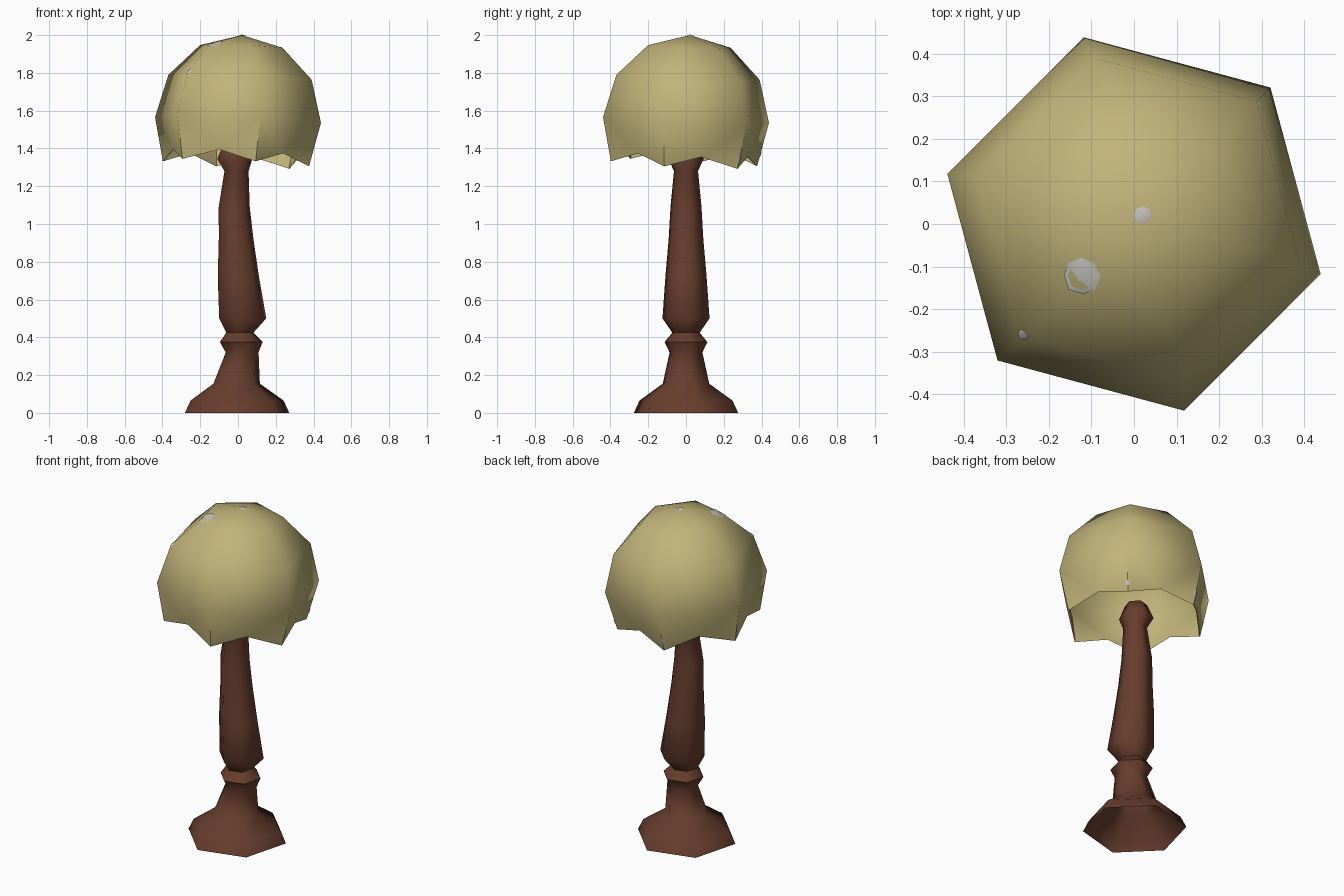
import bpy, bmesh
from math import sin, cos, radians
from mathutils import Matrix, Vector
from mathutils.bvhtree import BVHTree

cube = bpy.data.objects.get("Cube")
if cube:
    bpy.data.objects.remove(cube, do_unlink=True)

SIDES = 6
# Shade leans a little towards its back left
LEAN = Matrix.Translation((0, 0, 1.551)) @ Matrix.Rotation(radians(3.8), 4, Vector((-1, 1, 0)))


def material(name, rgb):
    m = bpy.data.materials.new(name)
    m.use_nodes = True
    m.diffuse_color = (*rgb, 1)
    bsdf = next(n for n in m.node_tree.nodes if n.type == "BSDF_PRINCIPLED")
    bsdf.inputs["Base Color"].default_value = (*rgb, 1)
    bsdf.inputs["Roughness"].default_value = 0.8
    return m


def ring(bm, r, z, turn, cx=0.0):
    angles = [radians(turn + 360 / SIDES * k) for k in range(SIDES)]
    return [bm.verts.new((cx + r * cos(a), r * sin(a), z)) for a in angles]


def bridge(bm, low, high):
    for k in range(SIDES):
        n = (k + 1) % SIDES
        bm.faces.new((low[k], low[n], high[n], high[k]))


def finish(bm, name, mat):
    for f in bm.faces:
        f.smooth = True
    mesh = bpy.data.meshes.new(name)
    bm.to_mesh(mesh)
    bm.free()
    mesh.materials.append(mat)
    ob = bpy.data.objects.new(name, mesh)
    bpy.context.collection.objects.link(ob)


wood = material("dark_wood", (0.135, 0.047, 0.027))
cream = material("cream_shade", (0.53, 0.45, 0.19))
pale = material("pale_grey", (0.55, 0.53, 0.5))

# Turned wooden stand, open underneath: height, radius, sideways drift
profile = [
    (0, .286, -.005), (.065, .255, -.005), (.155, .127, -.007),
    (.32, .09, .022), (.375, .117, .017), (.425, .075, .01),
    (.5, .129, .025), (.72, .113, .002), (.92, .095, -.01),
    (1.09, .085, -.02), (1.28, .066, -.008), (1.345, .096, -.017),
    (1.43, .06, -.015),
]
bm = bmesh.new()
rings = [ring(bm, r, z, 15, cx) for z, r, cx in profile]
for low, high in zip(rings, rings[1:]):
    bridge(bm, low, high)
bm.faces.new(rings[-1])
# crisp edges around the collar
for loop in rings[4:6]:
    for k in range(SIDES):
        bm.edges.get((loop[k - 1], loop[k])).smooth = False
finish(bm, "lamp_stand", wood)


# Faceted dome with a scalloped hem
def dome(size):
    bm = bmesh.new()
    hem, waist, shoulder, crown = [
        ring(bm, size * r, size * z, 45)
        for r, z in ((.401, -.233), (.455, 0), (.393, .226), (.226, .39))]
    bridge(bm, waist, shoulder)
    bridge(bm, shoulder, crown)
    apex = bm.verts.new((0, 0, size * .45))
    for k in range(SIDES):
        n = (k + 1) % SIDES
        bm.faces.new((crown[k], crown[n], apex))
        # raised middle of each hem edge
        mid = bm.verts.new((hem[k].co + hem[n].co) / 2 + Vector((0, 0, .056)))
        bm.faces.new((hem[k], mid, waist[k]))
        bm.faces.new((mid, waist[n], waist[k]))
        bm.faces.new((mid, hem[n], waist[n]))
    for k in range(SIDES):
        bm.edges.get((hem[k], waist[k])).smooth = False
    return bm


shade = dome(1)
surface = BVHTree.FromBMesh(shade)
shade.transform(LEAN)
finish(shade, "lamp_shade", cream)

lining = dome(.987)
bmesh.ops.reverse_faces(lining, faces=lining.faces[:])
lining.transform(LEAN)
finish(lining, "lamp_shade_lining", cream)

# Small worn patches laid on the shade: azimuth, elevation, radius
bm = bmesh.new()
for azimuth, elevation, size in [(225, 63, .045), (0, 90, .021), (225, 31, .015),
                                 (105, -22, .016), (45, -24, .014)]:
    a, e = radians(azimuth), radians(elevation)
    out = Vector((cos(a) * cos(e), sin(a) * cos(e), sin(e)))
    side = Vector((-sin(a), cos(a), 0))
    up = out.cross(side)
    middle = surface.ray_cast(Vector(), out)[0]
    spread = [Vector()] + [size * (cos(t) * side + sin(t) * up)
                           for t in (radians(45 * k) for k in range(8))]
    verts = []
    for offset in spread:
        direction = (middle + offset).normalized()
        hit = surface.ray_cast(Vector(), direction)[0]
        verts.append(bm.verts.new(hit + direction * .003))
    for k in range(8):
        bm.faces.new((verts[0], verts[1 + k], verts[1 + (k + 1) % 8]))
bmesh.ops.recalc_face_normals(bm, faces=bm.faces[:])
for f in bm.faces:
    if f.normal.dot(f.calc_center_median()) < 0:
        f.normal_flip()
bm.transform(LEAN)
finish(bm, "worn_patches", pale)
